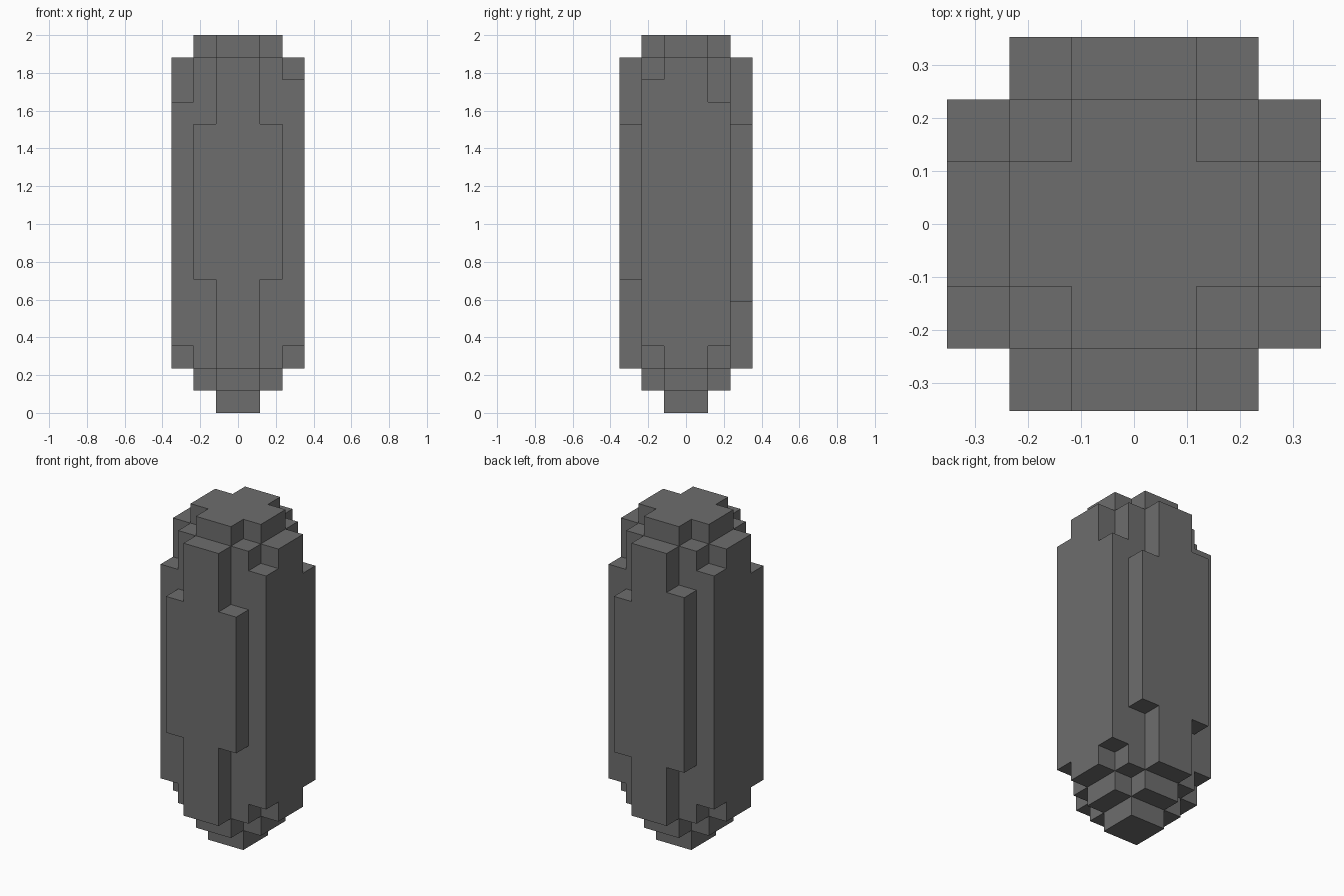
import bpy, bmesh, math
from mathutils import Vector

cube = bpy.data.objects.get("Cube")
if cube:
    bpy.data.objects.remove(cube, do_unlink=True)

UNIT = 2 / 17  # edge of one block

grey = bpy.data.materials.new("dark grey")
grey.use_nodes = True
colour = (0.155, 0.155, 0.155, 1)
grey.diffuse_color = colour
grey.node_tree.nodes["Principled BSDF"].inputs["Base Color"].default_value = colour

cells = set()


def fill(x, y, z):
    """Fill a box of blocks, given as ranges in block units."""
    cells.update((i, j, k) for i in range(*x) for j in range(*y) for k in range(*z))


def plus(z):
    """Fill a cross-shaped slab."""
    fill((-2, 2), (-1, 1), z)
    fill((-1, 1), (-2, 2), z)


# Foot, lower cross, core and top cross
fill((-1, 1), (-1, 1), (0, 1))
plus((1, 2))
fill((-2, 2), (-2, 2), (2, 16))
plus((16, 17))

# Middle ribs on all four sides
fill((-3, 3), (-1, 1), (2, 16))
fill((-1, 1), (-3, 3), (2, 16))

# Strips beside the side ribs
for x in (-3, 2):
    for y in (-2, 1):
        high = (x > 0) == (y < 0)
        fill((x, x + 1), (y, y + 1), (3, 15 if high else 14))

# Strips beside the front and back ribs
for x in (-2, 1):
    fill((x, x + 1), (-3, -2), (6, 13))
    fill((x, x + 1), (2, 3), (5, 14 if x < 0 else 13))

# Skin: keep only the exposed block faces
bm = bmesh.new()
for cell in cells:
    centre = Vector(cell) + Vector((0.5, 0.5, 0.5))
    for axis in range(3):
        for sign in (-1, 1):
            n = Vector((0, 0, 0))
            n[axis] = sign
            if tuple(int(c + d) for c, d in zip(cell, n)) in cells:
                continue
            u = Vector((n.y, n.z, n.x))
            v = n.cross(u)
            corners = [centre + (n + u * a + v * b) / 2
                       for a, b in ((-1, -1), (1, -1), (1, 1), (-1, 1))]
            bm.faces.new([bm.verts.new(c * UNIT) for c in corners])

# Join the faces and merge flat areas
bmesh.ops.remove_doubles(bm, verts=bm.verts, dist=UNIT / 100)
bmesh.ops.dissolve_limit(bm, angle_limit=math.radians(1), verts=bm.verts, edges=bm.edges)
mesh = bpy.data.meshes.new("block_pillar")
bm.to_mesh(mesh)
bm.free()
mesh.materials.append(grey)
bpy.context.collection.objects.link(bpy.data.objects.new("block_pillar", mesh))
